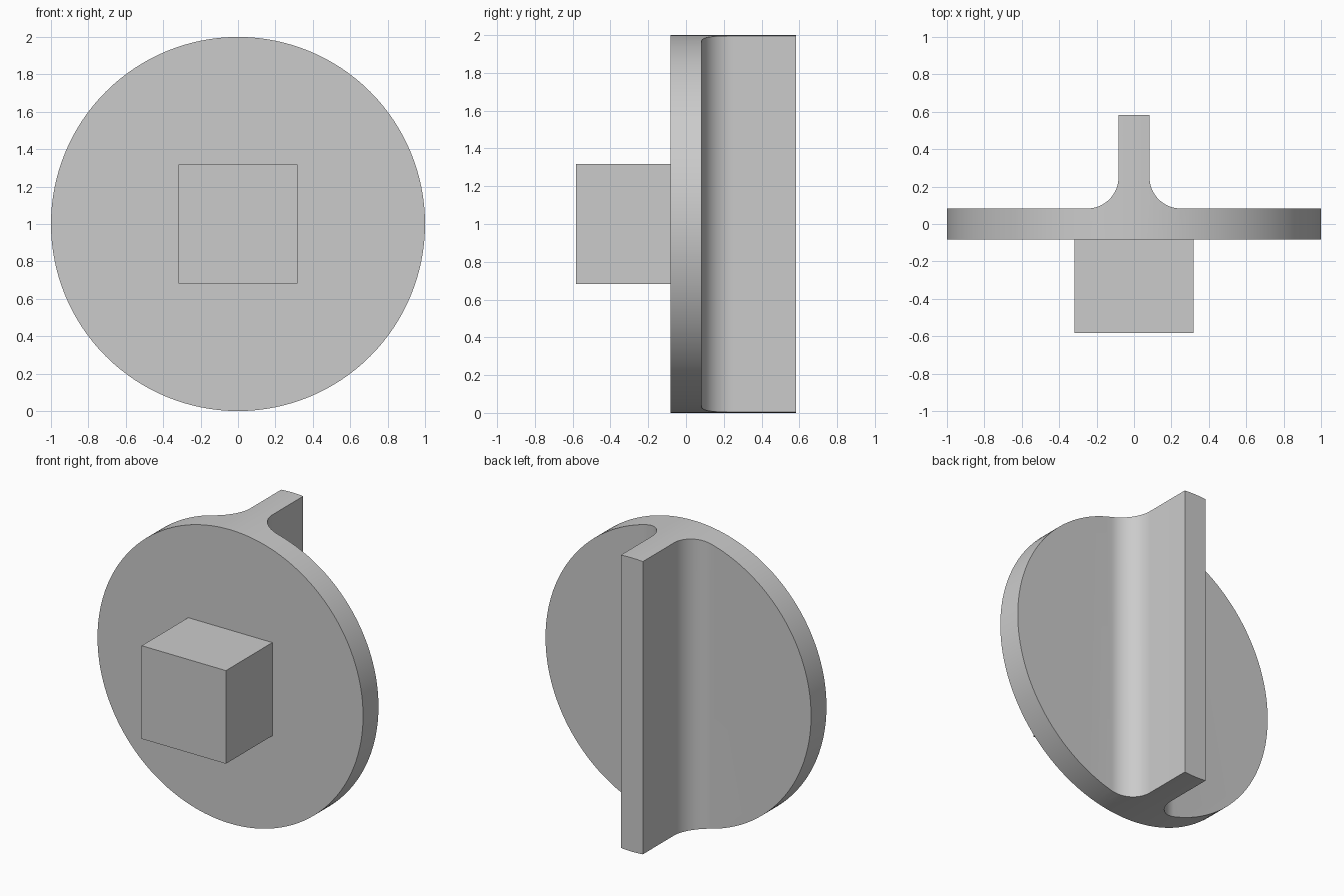
import bpy, bmesh
from math import pi, sin, cos, radians

if "Cube" in bpy.data.objects:
    bpy.data.objects.remove(bpy.data.objects["Cube"])

T = 0.083       # half thickness of plate and fin
R = 0.167       # fillet radius
DEPTH = 0.583   # reach of fin and peg from the plate centre


def make_object(name, bm):
    bmesh.ops.recalc_face_normals(bm, faces=bm.faces)
    mesh = bpy.data.meshes.new(name)
    bm.to_mesh(mesh)
    bm.free()
    obj = bpy.data.objects.new(name, mesh)
    bpy.context.collection.objects.link(obj)
    return obj


def prism(name, outline, offset):
    bm = bmesh.new()
    face = bm.faces.new([bm.verts.new(p) for p in outline])
    ext = bmesh.ops.extrude_face_region(bm, geom=[face])
    moved = [v for v in ext["geom"] if isinstance(v, bmesh.types.BMVert)]
    bmesh.ops.translate(bm, verts=moved, vec=offset)
    return make_object(name, bm)


# Plate and fin cross-section, right half then mirrored, run along z
half = [(1.2, -T), (1.2, T)]
for i in range(17):
    a = -pi / 2 - i / 16 * pi / 2
    half.append((T + R + R * cos(a), T + R + R * sin(a)))
half.append((T, DEPTH))
section = half + [(-x, y) for x, y in reversed(half)]
knob = prism("disc_with_grip_fin", [(x, y, -0.2) for x, y in section], (0, 0, 2.4))

# Round boundary trims both plate and fin to the disc outline
N = 128
circle = [(cos(2 * pi * i / N), -1, 1 + sin(2 * pi * i / N)) for i in range(N)]
cutter = prism("round_cutter", circle, (0, 2, 0))
cutter.hide_render = True
mod = knob.modifiers.new("round_trim", "BOOLEAN")
mod.operation = "INTERSECT"
mod.solver = "EXACT"
mod.object = cutter
bpy.context.view_layer.objects.active = knob
knob.select_set(True)
bpy.ops.object.modifier_apply(modifier=mod.name)
bpy.data.objects.remove(cutter)
bpy.ops.object.shade_smooth_by_angle(angle=radians(30))

# Square peg on the front
S = 0.317
square = [(-S, -DEPTH, 1 - S), (S, -DEPTH, 1 - S), (S, -DEPTH, 1 + S), (-S, -DEPTH, 1 + S)]
prism("square_peg", square, (0, DEPTH - T, 0))
